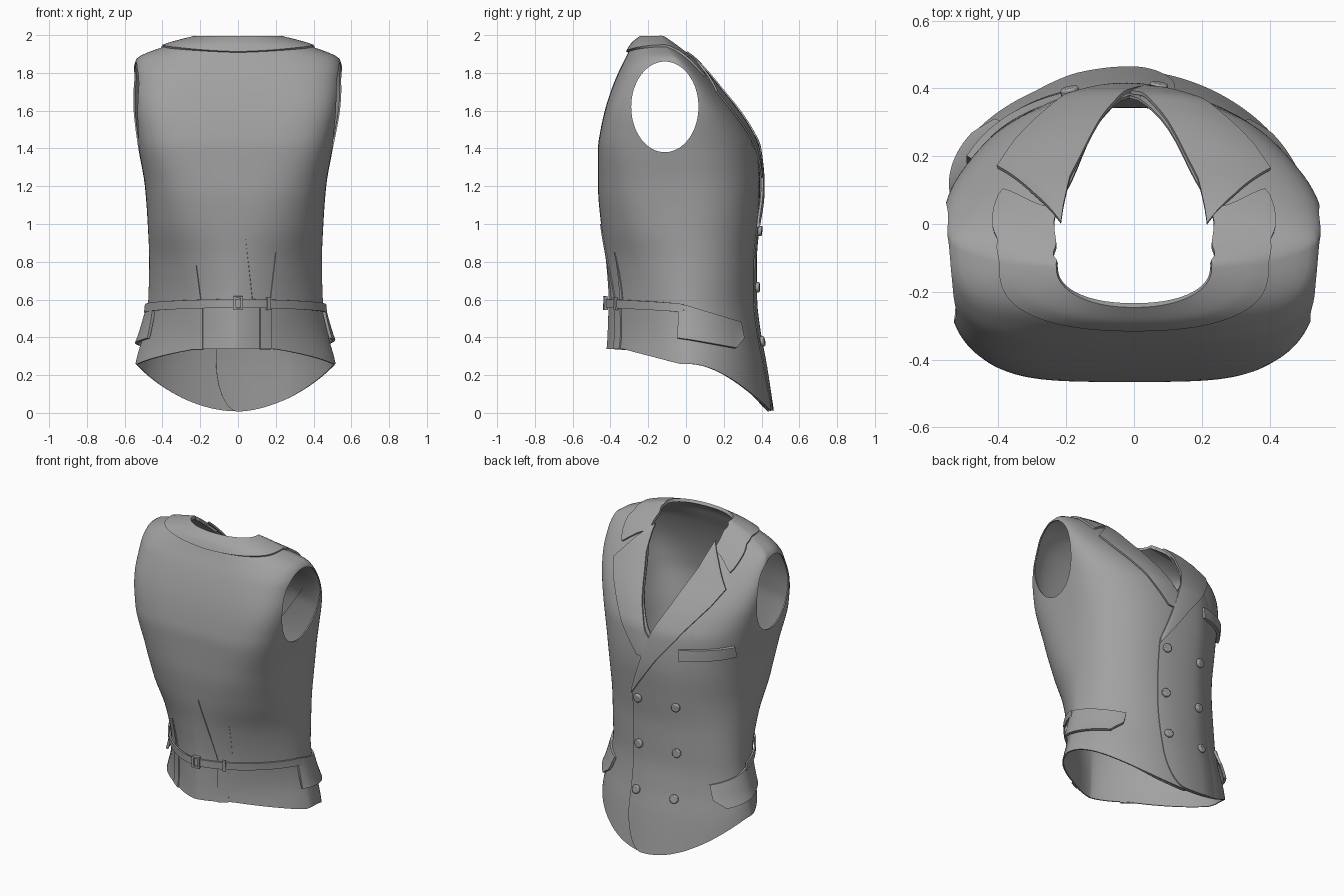
import bpy, bmesh, math
from mathutils import Vector

if "Cube" in bpy.data.objects:
    bpy.data.objects.remove(bpy.data.objects["Cube"])

# body sections: z, half width, back y, front y, y of the widest point
SEC = [(0, .56, -.43, .455, .06), (.26, .53, -.425, .415, .06), (.42, .488, -.415, .385, .06),
       (.6, .462, -.41, .365, .05), (.8, .457, -.423, .363, .03), (1.0, .465, -.45, .378, 0),
       (1.2, .48, -.466, .393, 0), (1.4, .515, -.466, .378, 0), (1.5, .533, -.452, .335, .02),
       (1.6, .549, -.43, .27, .03), (1.7, .557, -.399, .19, .02), (1.8, .555, -.359, .108, -.02),
       (1.87, .54, -.324, .038, -.06), (1.945, .375, -.285, -.055, -.12), (1.988, .215, -.235, -.11, -.13)]
NECK = [(0, 1.39), (8.3, 1.56), (17, 1.785), (25, 1.90), (35, 1.946), (40, 1.955), (50, 1.967),
        (65, 1.980), (90, 1.985), (180, 1.985)]
COLLAR = [(18, 1.72), (41, 1.78), (50, 1.885), (60, 1.917), (90, 1.938), (130, 1.928), (180, 1.908)]
# roundness exponents of the back and front halves over height
BACK = [(0, 1.45), (.35, 1.45), (.6, 1.6), (.8, 1.85), (1.0, 2.4), (1.2, 3.1), (1.4, 4), (1.6, 4.6),
        (1.8, 3.8), (1.9, 2.6), (2, 2.1)]
FRONT = [(0, 1.9), (.4, 1.95), (.8, 2.2), (1.2, 2.3), (2, 2.3)]

cloth = bpy.data.materials.new("grey_cloth")
cloth.diffuse_color = (.36, .36, .36, 1)
cloth.use_nodes = True
cloth.node_tree.nodes["Principled BSDF"].inputs["Base Color"].default_value = cloth.diffuse_color


def interp(tab, x, c=1):
    """Monotone cubic interpolation of column c."""
    n = len(tab)
    x = min(max(x, tab[0][0]), tab[-1][0])
    i = next(k for k in range(n - 1) if x <= tab[k + 1][0])
    d = lambda k: (tab[k + 1][c] - tab[k][c]) / (tab[k + 1][0] - tab[k][0])

    def tan(k):
        if k == 0 or k == n - 1:
            return d(min(k, n - 2))
        p, q = d(k - 1), d(k)
        return 0 if p * q <= 0 else 2 * p * q / (p + q)
    h = tab[i + 1][0] - tab[i][0]
    t = (x - tab[i][0]) / h
    return ((2*t**3 - 3*t*t + 1) * tab[i][c] + (t**3 - 2*t*t + t) * h * tan(i)
            + (3*t*t - 2*t**3) * tab[i + 1][c] + (t**3 - t*t) * h * tan(i + 1))


def lerp_list(pts, t):
    f = min(t, .99999) * (len(pts) - 1)
    i = int(f)
    return [p + (q - p) * (f - i) for p, q in zip(pts[i], pts[i + 1])]


def spow(v, e):
    return math.copysign(abs(v) ** e, v)


def cx(z):
    return -.013 * min(1, max(0, (1.8 - z) / .4))


def section(z, s):
    """Half width, back, front and widest y; the hem is slightly twisted."""
    w, yb, yf, yc = (interp(SEC, z, k) for k in (1, 2, 3, 4))
    return w, yb, yf, yc - math.copysign(.05 * min(1, max(0, (1 - z) / .4)), s)


def surf(a, z):
    """Point of the body; a = 0 is the buttoned side (+y), 90 degrees is +x."""
    s, c = math.sin(a), math.cos(a)
    w, yb, yf, yc = section(z, s)
    e = 2 / interp(FRONT if c > 0 else BACK, z)
    return Vector((cx(z) + w * spow(s, e), yc + ((yf - yc) if c > 0 else (yc - yb)) * spow(c, e), z))


def normal(a, z):
    da = surf(a + .02, z) - surf(a - .02, z)
    dz = surf(a, min(z + .01, 1.988)) - surf(a, max(z - .01, 0))
    return dz.cross(da).normalized()


def ang_x(x, z, back=False):
    s = max(-1, min(1, (x - cx(z)) / interp(SEC, z, 1)))
    a = math.asin(spow(s, interp(BACK if back else FRONT, z) / 2))
    return math.pi - a if back else a


def ang_y(y, z, m):
    w, yb, yf, yc = section(z, m)
    r = (y - yc) / ((yf - yc) if y > yc else (yc - yb))
    return m * math.acos(spow(max(-1, min(1, r)), interp(FRONT if y > yc else BACK, z) / 2))


def finish(ob):
    ob.data.materials.append(cloth)
    bpy.context.view_layer.objects.active = ob
    bpy.ops.object.select_all(action='DESELECT')
    ob.select_set(True)
    bpy.ops.object.shade_smooth_by_angle(angle=math.radians(40))
    return ob


def sheet(name, fn, nu, nv, thick, closed=False):
    """Cloth sheet on the body: fn(u, v) -> angle, height, offset."""
    bm = bmesh.new()
    cols = nu if closed else nu + 1
    V = []
    for i in range(cols):
        for j in range(nv + 1):
            a, z, o = fn(i / nu, j / nv)
            p, n = surf(a, z), normal(a, z)
            V.append((bm.verts.new(p + n * o), bm.verts.new(p + n * (o - thick))))
    at = lambda i, j, k: V[(i % cols) * (nv + 1) + j][k]
    quad = lambda *q: bm.faces.new([at(*v) for v in q])
    for i in range(nu):
        for j in range(nv):
            quad((i, j, 0), (i, j+1, 0), (i+1, j+1, 0), (i+1, j, 0))
            quad((i, j, 1), (i+1, j, 1), (i+1, j+1, 1), (i, j+1, 1))
        for j in (0, nv):
            quad((i, j, 0), (i+1, j, 0), (i+1, j, 1), (i, j, 1))
    for i in () if closed else (0, nu):
        for j in range(nv):
            quad((i, j, 0), (i, j+1, 0), (i, j+1, 1), (i, j, 1))
    bmesh.ops.recalc_face_normals(bm, faces=bm.faces)
    me = bpy.data.meshes.new(name)
    bm.to_mesh(me)
    bm.free()
    ob = bpy.data.objects.new(name, me)
    bpy.context.collection.objects.link(ob)
    return finish(ob)


def hem(a):
    c = math.cos(a)
    if c > 0:
        return .26 - .25 * c ** 2
    return .26 + .078 * min(1, max(0, (abs(c) ** 1.38 - .1) / .7))


# body shell with armholes
def body_fn(u, v):
    a = (u * 2 - 1) * math.pi
    h, t = hem(a), interp(NECK, abs(math.degrees(a)))
    return a, h + (t - h) * (1 - (1 - v) ** 1.6), 0


body = sheet("vest_body", body_fn, 200, 56, .008, True)
bpy.ops.mesh.primitive_cylinder_add(vertices=64, radius=1, depth=2.4, location=(0, -.112, 1.62),
                                    rotation=(0, math.pi / 2, 0))
cut = bpy.context.object
cut.name = "armhole_cutter"
cut.scale = (.24, .178, 1)
cut.hide_render = True
cut.display_type = 'WIRE'
mod = body.modifiers.new("armholes", 'BOOLEAN')
mod.object, mod.operation, mod.solver = cut, 'DIFFERENCE', 'EXACT'


# overlapping front panels with a rounded lower corner
def panel_fn(m, outer):
    def fn(u, v, edge=.118):
        x = -.3 + (edge + .3) * math.sin(u * math.pi / 2)
        zb = hem(ang_x(m * x, .02))
        if x > 0:
            zb += .25 * (1 - math.sqrt(max(0, 1 - (x / edge) ** 2)))
        z = zb + (1.0 + (edge - x) * 1.35 - zb) * v
        k = min(1, (x + .3) / .12)
        return ang_x(m * x, z), z, (-.001 + .013 * k) if outer else -.001 - .014 * k
    return fn


sheet("front_panel_outer", panel_fn(1, True), 24, 40, .006)
sheet("front_panel_inner", panel_fn(-1, False), 24, 40, .005)

# lapels (the -x one lies on top) and collar with notched ends
INNER = [(.215, 1.90), (.208, 1.86), (.188, 1.77), (.10, 1.56), (.02, 1.40)]
OUTER = [(.295, 1.82), (.40, 1.695), (.345, 1.60), (.19, 1.40), (.07, 1.25)]


def lapel_fn(m, tip_in, tip_out, off):
    def fn(u, v):
        p, q = lerp_list(INNER + [tip_in], u), lerp_list(OUTER + [tip_out], u)
        x, z = p[0] + (q[0] - p[0]) * v, p[1] + (q[1] - p[1]) * v
        return ang_x(m * x, z), z, off + .006 * math.sin(v * math.pi / 2)
    return fn


sheet("lapel_top", lapel_fn(-1, (-.115, 1.02), (-.118, .985), .018), 60, 10, .012)
sheet("lapel_under", lapel_fn(1, (-.05, 1.32), (-.03, 1.24), .012), 60, 10, .010)


def collar_fn(u, v):
    a0 = 41 - 22 * v
    a = a0 + (360 - 2 * a0) * u
    b = min(a, 360 - a)
    zi, zo = interp(NECK, b), interp(COLLAR, b)
    return math.radians(a), zo + (zi - zo) * v, .012


sheet("collar", collar_fn, 120, 12, .012)

# buttons
for i, z in enumerate((.965, .665, .375)):
    for side, x in (("right", .07), ("left", -.185)):
        a = ang_x(x, z)
        bpy.ops.mesh.primitive_cylinder_add(vertices=24, radius=.027, depth=.022,
                                            location=surf(a, z) + normal(a, z) * .02,
                                            rotation=normal(a, z).to_track_quat('Z', 'Y').to_euler())
        ob = bpy.context.object
        ob.name = f"button_{side}_{i + 1}"
        bv = ob.modifiers.new("round", 'BEVEL')
        bv.width, bv.segments = .006, 2
        finish(ob)


# breast pocket welt and hip pocket flaps
def welt_fn(u, v):
    z = 1.30 - .025 * u + .07 * v
    return ang_x(-.475 + .265 * u, z), z, .022


def flap_fn(m):
    def fn(u, v):
        top, bot = .58 - .10 * u, .39 - .06 * u + .06 * max(0, (u - .88) / .12)
        z = bot + (top - bot) * v
        return ang_y(-.035 + .32 * u, z, m), z, .012 + .020 * (1 - v)
    return fn


sheet("breast_pocket", welt_fn, 16, 4, .020)
for side, m in (("right", 1), ("left", -1)):
    sheet("pocket_flap_" + side, flap_fn(m), 25, 8, .016)


# waist strap with buckle and loop
def strap_fn(u, v):
    a = math.radians(94 + 172 * u)
    return a, .545 + .035 * abs(math.cos(a)) ** .65 + .046 * (v - .5), .018


sheet("back_strap", strap_fn, 90, 3, .010)


def bar(name, x0, x1, z0, z1, off, x2=None, thick=.01):
    """Small back piece; x2 makes it taper to a point upward."""
    def fn(u, v):
        z, x = z0 + (z1 - z0) * v, x0 + (x1 - x0) * u
        if x2 is not None:
            x += (x2 - x) * v * .97
        return ang_x(x, z, True), z, off
    return sheet(name, fn, 4, 8, thick)


for i, b in enumerate(((-.022, -.012), (.010, .020))):
    bar(f"buckle_bar_{i}", *b, .545, .618, .028, thick=.02)
for i, z in enumerate((.545, .608)):
    bar(f"buckle_rail_{i}", -.022, .020, z, z + .010, .028, thick=.02)
bar("strap_loop", .145, .162, .545, .612, .027, thick=.018)

# back pleats and darts
bar("pleat_right", .115, .175, .337, .56, .008)
bar("pleat_left", -.25, -.185, .334, .56, .005)
bar("dart_center", .08, .13, .56, 1.0, .006, .03)
bar("dart_left", -.22, -.19, .56, .78, .005, -.22)
bar("dart_right", .165, .195, .56, .85, .005, .2)
